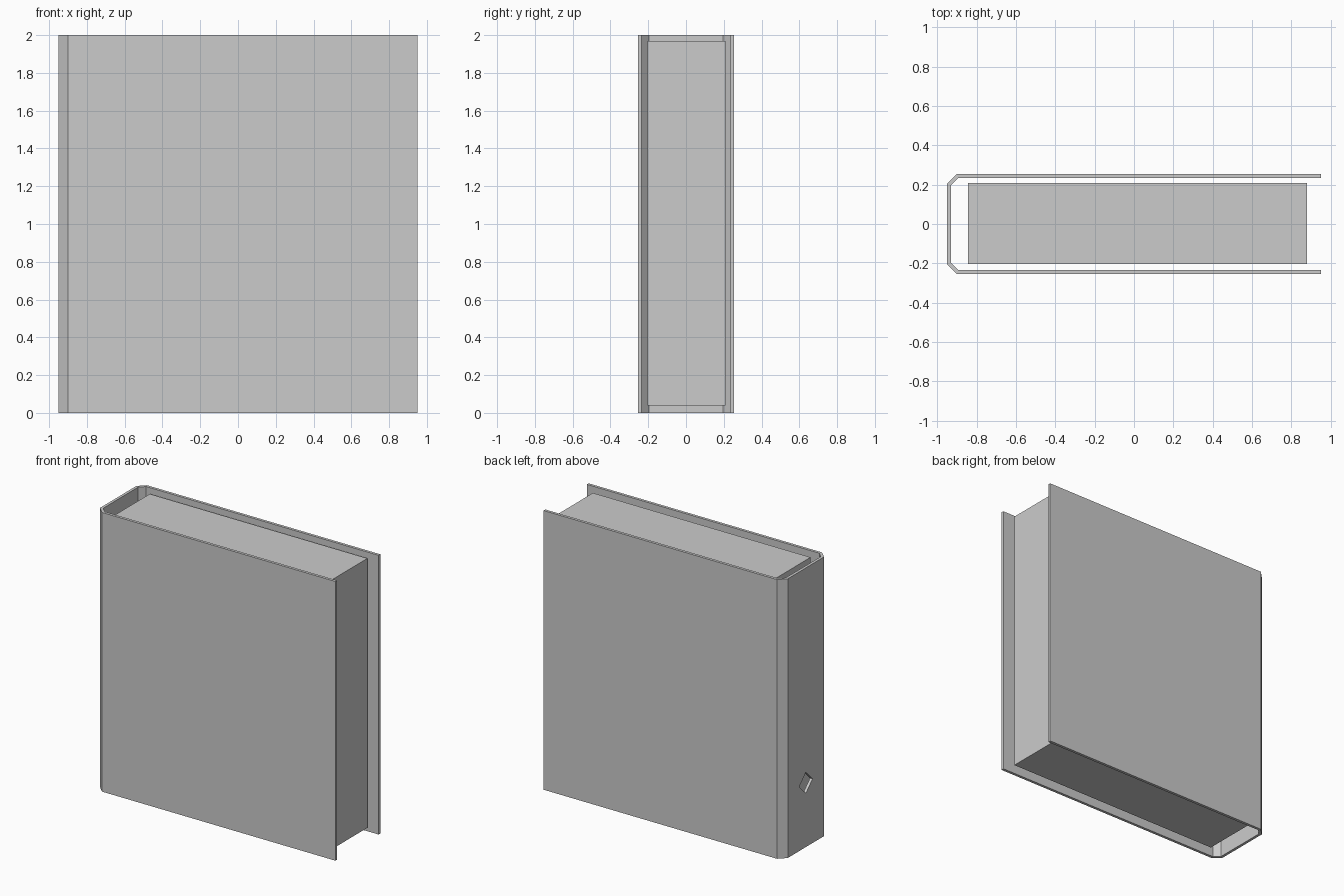
import bpy, bmesh
from math import pi
from mathutils import Matrix

if "Cube" in bpy.data.objects:
    bpy.data.objects.remove(bpy.data.objects["Cube"], do_unlink=True)

grey = bpy.data.materials.new("plain grey")
grey.use_nodes = True
colour = (0.6, 0.6, 0.6, 1)
grey.diffuse_color = colour
grey.node_tree.nodes["Principled BSDF"].inputs["Base Color"].default_value = colour


def add_object(name, bm):
    bmesh.ops.recalc_face_normals(bm, faces=bm.faces)
    mesh = bpy.data.meshes.new(name)
    bm.to_mesh(mesh)
    bm.free()
    mesh.materials.append(grey)
    obj = bpy.data.objects.new(name, mesh)
    bpy.context.collection.objects.link(obj)
    return obj


def prism(name, outline, bottom, top):
    bm = bmesh.new()
    face = bm.faces.new([bm.verts.new((x, y, bottom)) for x, y in outline])
    sides = bmesh.ops.extrude_face_region(bm, geom=[face])["geom"]
    bmesh.ops.translate(bm, vec=(0, 0, top - bottom),
                        verts=[v for v in sides if isinstance(v, bmesh.types.BMVert)])
    return add_object(name, bm)


# Folded cover: half profile outside and inside, mirrored across y
outer = [(0.95, -0.255), (-0.90, -0.255), (-0.95, -0.205)]
inner = [(0.95, -0.235), (-0.892, -0.235), (-0.93, -0.197)]


def mirrored(half):
    return half + [(x, -y) for x, y in reversed(half)]


cover = prism("cover", mirrored(outer) + mirrored(inner)[::-1], 0, 2)

# Diamond finger hole through the spine
bm = bmesh.new()
place = Matrix.Translation((-0.94, 0, 0.46)) @ Matrix.Rotation(pi / 2, 4, "Y")
bmesh.ops.create_cone(bm, cap_ends=True, segments=4, radius1=0.075,
                      radius2=0.075, depth=0.1, matrix=place)
cutter = add_object("hole_cutter", bm)
cutter.hide_render = True
cutter.hide_set(True)
hole = cover.modifiers.new("finger hole", "BOOLEAN")
hole.object = cutter
hole.operation = "DIFFERENCE"
hole.solver = "EXACT"

# Block of pages
prism("pages", [(-0.845, -0.203), (0.88, -0.203), (0.88, 0.208), (-0.845, 0.208)], 0.04, 1.97)
